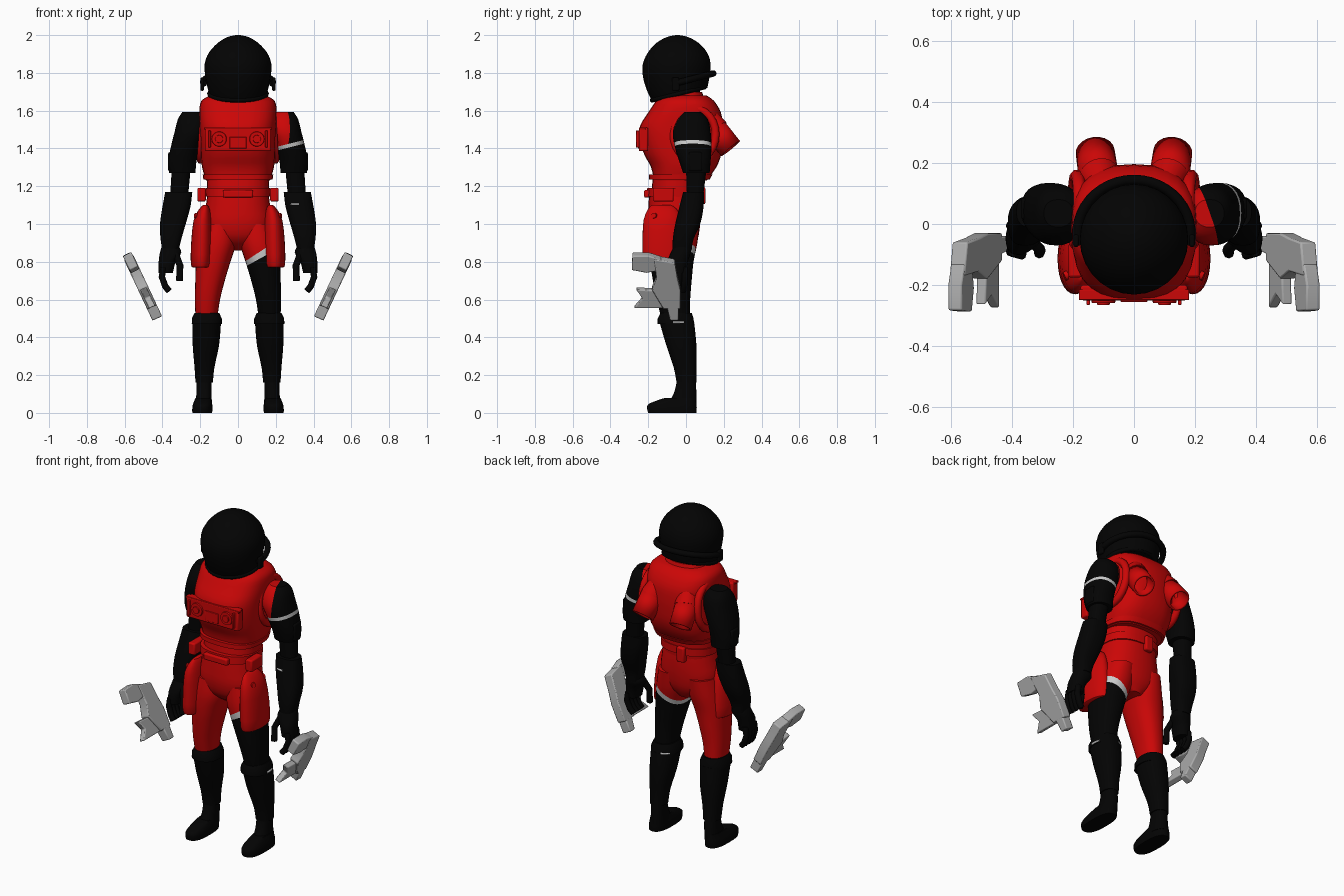
import bpy, bmesh
from math import sin, cos, pi, radians, copysign
from mathutils import Vector, Matrix

default_cube = bpy.data.objects.get("Cube")
if default_cube:
    bpy.data.objects.remove(default_cube, do_unlink=True)


def material(name, r, g, b):
    mat = bpy.data.materials.new(name)
    mat.use_nodes = True
    mat.diffuse_color = (r, g, b, 1)
    node = next(n for n in mat.node_tree.nodes if n.type == 'BSDF_PRINCIPLED')
    node.inputs["Base Color"].default_value = (r, g, b, 1)
    return mat


red = material("suit_red", .6, .002, .002)
black = material("suit_black", .001, .001, .001)
grey = material("gun_grey", .42, .42, .42)
white = material("torn_lining_white", .6, .6, .6)


def finish(name, bm, mat, bevel=0):
    bmesh.ops.recalc_face_normals(bm, faces=bm.faces)
    mesh = bpy.data.meshes.new(name)
    bm.to_mesh(mesh)
    bm.free()
    mesh.materials.append(mat)
    mesh.shade_smooth()
    mesh.set_sharp_from_angle(angle=radians(38))
    ob = bpy.data.objects.new(name, mesh)
    bpy.context.collection.objects.link(ob)
    if bevel:
        mod = ob.modifiers.new("soft_edges", 'BEVEL')
        mod.width = bevel
        mod.segments = 2
    return ob


def refine(rows, steps):
    """Smooth curve through the given section rows."""
    out = []
    for i in range(len(rows) - 1):
        quad = [rows[min(max(i + k, 0), len(rows) - 1)] for k in (-1, 0, 1, 2)]
        for t in [k / steps for k in range(steps)]:
            out.append([b + t * (c - a) / 2 + t * t * (a - 2.5 * b + 2 * c - d / 2)
                        + t ** 3 * (1.5 * (b - c) + (d - a) / 2)
                        for a, b, c, d in zip(*quad)])
    return out + [rows[-1]]


def loft(name, rows, mat, side=1, power=2.3, steps=3, sides=28):
    """Skin rounded sections given as z, x min, x max, y min, y max."""
    bm = bmesh.new()
    rings = []
    for z, x0, x1, y0, y1 in refine(rows, steps):
        ring = []
        for k in range(sides):
            c, s = cos(2 * pi * k / sides), sin(2 * pi * k / sides)
            u = copysign(abs(c) ** (2 / power), c)
            v = copysign(abs(s) ** (2 / power), s)
            ring.append(bm.verts.new((side * ((x0 + x1) + (x1 - x0) * u) / 2,
                                      ((y0 + y1) + (y1 - y0) * v) / 2, z)))
        rings.append(ring)
    for low, high in zip(rings, rings[1:]):
        for k in range(sides):
            n = (k + 1) % sides
            bm.faces.new((low[k], low[n], high[n], high[k]))
    bm.faces.new(rings[0])
    bm.faces.new(rings[-1])
    return finish(name, bm, mat)


def body(name, rows, mat, **options):
    """Loft centred on x = 0: z, half width, y min, y max."""
    return loft(name, [(z, -w, w, a, b) for z, w, a, b in rows], mat, **options)


def cut(ob, point, normal, mat=None):
    """Slice by a plane; colour the far side, or remove it and close the hole."""
    bm = bmesh.new()
    bm.from_mesh(ob.data)
    point, normal = Vector(point), Vector(normal)
    res = bmesh.ops.bisect_plane(bm, geom=bm.verts[:] + bm.edges[:] + bm.faces[:],
                                 plane_co=point, plane_no=normal, clear_outer=mat is None)
    if mat is None:
        edges = [e for e in res["geom_cut"] if isinstance(e, bmesh.types.BMEdge)]
        bmesh.ops.edgeloop_fill(bm, edges=edges)
    else:
        ob.data.materials.append(mat)
        for f in bm.faces:
            if (f.calc_center_median() - point).dot(normal) > 0:
                f.material_index = len(ob.data.materials) - 1
    bm.to_mesh(ob.data)
    bm.free()
    ob.data.set_sharp_from_angle(angle=radians(38))


def box(name, centre, size, mat, bevel=.008):
    bm = bmesh.new()
    bmesh.ops.create_cube(bm, size=1, matrix=Matrix.Translation(centre) @ Matrix.Diagonal((*size, 1)))
    finish(name, bm, mat, bevel)


def rod(name, start, end, r0, r1, mat, hollow=False):
    """Cylinder or cone between two points; hollow ones are open-ended shells."""
    start, end = Vector(start), Vector(end)
    axis = end - start
    turn = axis.to_track_quat('Z', 'Y').to_matrix().to_4x4()
    bm = bmesh.new()
    bmesh.ops.create_cone(bm, cap_ends=not hollow, segments=20, radius1=r0, radius2=r1,
                          depth=axis.length, matrix=Matrix.Translation((start + end) / 2) @ turn)
    ob = finish(name, bm, mat)
    if hollow:
        ob.modifiers.new("wall", 'SOLIDIFY').thickness = .012


def tube(name, points, radius, mat, closed=False):
    curve = bpy.data.curves.new(name, 'CURVE')
    curve.dimensions = '3D'
    curve.bevel_depth = radius
    curve.bevel_resolution = 2
    curve.use_fill_caps = True
    spline = curve.splines.new('POLY')
    spline.points.add(len(points) - 1)
    for p, co in zip(spline.points, points):
        p.co = (*co, 1)
    spline.use_cyclic_u = closed
    spline.use_smooth = True
    curve.materials.append(mat)
    bpy.context.collection.objects.link(bpy.data.objects.new(name, curve))


def slab(name, profile, half, side, mat):
    """Plate with a y, z outline, tilted outwards at the top."""
    bm = bmesh.new()
    layers = [[bm.verts.new((side * (.507 + .47 * (z - .67) + .9 * d), y, z - .43 * d)) for y, z in profile]
              for d in (-half, half)]
    for layer in layers:
        bm.faces.new(layer)
    for k in range(len(profile)):
        n = (k + 1) % len(profile)
        bm.faces.new((layers[0][k], layers[0][n], layers[1][n], layers[1][k]))
    finish(name, bm, mat, .006)


def arc(cx, cy, cz, rx, ry, tilt, first, last, count=25):
    angles = [radians(first + (last - first) * k / (count - 1)) for k in range(count)]
    return [(cx + rx * cos(a), cy + ry * sin(a), cz + tilt * sin(a)) for a in angles]


# Helmet with tilted lower edge, rim, rear guard and neck
helmet = body("helmet", [(1.6, .12, -.15, .08), (1.69, .153, -.2, .105), (1.78, .173, -.228, .125),
                         (1.85, .176, -.228, .13), (1.91, .152, -.2, .11), (1.96, .105, -.155, .065),
                         (1.99, .055, -.1, .01), (2, .01, -.055, -.035)], black, power=2)
cut(helmet, (0, -.17, 1.65), (0, .25, -1))
tube("helmet_rim", arc(0, -.04, 1.69, .152, .14, .035, 0, 345, 24), .012, black, True)
tube("helmet_rear_guard", arc(0, -.03, 1.752, .185, .175, .045, -12, 192), .017, black)
body("neck", [(1.62, .11, -.11, .08), (1.74, .1, -.11, .07)], black)

# Torso, waist, belt and pelvis
body("torso", [(1.23, .17, -.17, .11), (1.3, .19, -.185, .16), (1.37, .197, -.222, .187),
               (1.45, .2, -.245, .195), (1.52, .202, -.243, .195), (1.59, .205, -.2, .185),
               (1.65, .195, -.16, .15), (1.68, .15, -.13, .11)], red, power=2.7)
body("collar", [(1.65, .14, -.15, .1), (1.7, .115, -.12, .085)], red)
body("torso_hem", [(1.235, .183, -.195, .125), (1.262, .187, -.195, .14)], red, power=2.7)
body("waist", [(1.1, .162, -.19, .075), (1.25, .166, -.175, .085)], red)
body("belt", [(1.145, .17, -.208, .085), (1.19, .172, -.205, .085)], red, power=2.5)
box("belt_buckle", (0, -.205, 1.16), (.16, .035, .04), red)
box("belt_rear_pouch", (-.03, .085, 1.15), (.05, .035, .09), red)
body("pelvis", [(.86, .05, -.1, .03), (.92, .15, -.175, .062), (1, .182, -.2, .075),
                (1.08, .172, -.2, .078), (1.15, .163, -.195, .075)], red)

# Chest control box
box("chest_box", (0, -.225, 1.448), (.35, .05, .125), red)
box("chest_box_top_lip", (0, -.232, 1.505), (.36, .035, .012), red, .003)
box("chest_box_panel", (0, -.25, 1.43), (.09, .01, .06), red, .003)

for s, label in ((1, "left"), (-1, "right")):
    box(label + "_helmet_ear", (s * .19, -.055, 1.74), (.018, .04, .07), black, .006)

    # Chest dials and back thrusters
    rod(label + "_dial_ring", (s * .1, -.24, 1.45), (s * .1, -.259, 1.45), .042, .038, red)
    rod(label + "_dial_knob", (s * .1, -.25, 1.45), (s * .1, -.266, 1.45), .022, .02, red)
    box(label + "_chest_clip", (s * .15, -.25, 1.45), (.012, .03, .09), red, .003)
    rod(label + "_thruster_root", (s * .09, .1, 1.59), (s * .115, .16, 1.5), .05, .066, red)
    rod(label + "_thruster", (s * .115, .15, 1.505), (s * .127, .236, 1.4), .066, .064, red, True)
    # Armhole rim
    tube(label + "_armhole_rim", [(s * (.187 - .01 * z), .045 + .112 * y, 1.475 + .135 * z)
                                  for y, z, _ in arc(0, 0, 0, 1, 1, 0, 0, 345, 24)], .022, red, True)

    # Arm: sleeve, elbow, forearm, hand
    sleeve = loft(label + "_sleeve", [(1.27, .225, .365, -.015, .125), (1.33, .22, .37, -.035, .13),
                                      (1.41, .2, .355, -.06, .135), (1.49, .17, .335, -.07, .13),
                                      (1.555, .17, .318, -.045, .115), (1.592, .2, .295, -.01, .08)], black, s)
    if s > 0:
        # Torn sleeve: red front inner part, white edge, black below
        cut(sleeve, (.245, .02, 1.5), (-1, -.35, .1), red)
        cut(sleeve, (.27, 0, 1.425), (.25, 0, -1), white)
        cut(sleeve, (.27, 0, 1.405), (.25, 0, -1), black)
        # Small tears at elbow and knee
        tube("elbow_tear", arc(.322, .029, 1.105, .07, .06, 0, 235, 270, 6), .006, white)
        tube("knee_tear_outer", arc(.165, -.053, .48, .079, .095, 0, -10, 25, 6), .006, white)
        tube("knee_tear_inner", arc(.165, -.053, .48, .079, .095, 0, 105, 140, 6), .006, white)
    box(label + "_sleeve_patch", (s * .355, .05, 1.33), (.03, .07, .1), black)
    loft(label + "_elbow", [(1.14, .265, .36, .005, .09), (1.3, .25, .35, .0, .11)], black, s)
    loft(label + "_forearm", [(.86, .315, .4, -.07, .03), (.92, .3, .41, -.07, .04),
                              (1, .277, .413, -.057, .075), (1.09, .252, .4, -.035, .093),
                              (1.17, .242, .385, -.015, .095)], black, s, power=2.6)
    loft(label + "_palm", [(.74, .345, .42, -.1, 0), (.8, .33, .42, -.1, .01),
                           (.85, .3, .413, -.08, .025), (.89, .32, .4, -.06, .025)], black, s)
    for k in range(4):
        y = -.09 + .028 * k
        tube(f"{label}_finger_{k + 1}", [(s * .395, y, .77), (s * .403, y, .72), (s * .385, y - .005, .67),
                                         (s * .365, y - .01, .645)], .017, black)
    tube(label + "_thumb", [(s * .33, -.06, .84), (s * .307, -.085, .78), (s * .31, -.095, .7)], .018, black)

    # Leg: thigh, boot, foot
    thigh = loft(label + "_thigh", [(.5, .11, .225, -.13, .02), (.6, .095, .228, -.155, .022),
                                    (.7, .07, .226, -.175, .03), (.8, .04, .222, -.19, .04),
                                    (.9, .01, .205, -.195, .06), (1, .01, .18, -.185, .072)], red, s, steps=5)
    if s > 0:
        # Torn trouser leg: white edge, bare black suit below
        cut(thigh, (.08, 0, .83), (.65, 0, -1), white)
        cut(thigh, (.08, 0, .797), (.55, 0, -1), black)
    loft(label + "_boot_cuff", [(.47, .085, .245, -.15, .043), (.5, .086, .244, -.15, .04),
                                (.53, .1, .23, -.135, .03)], black, s, steps=1)
    loft(label + "_boot_shaft", [(.16, .133, .225, -.05, .055), (.24, .125, .23, -.065, .055),
                                 (.36, .1, .24, -.105, .055), (.48, .09, .242, -.14, .043)], black, s)
    loft(label + "_ankle", [(.04, .138, .225, -.1, .055), (.11, .14, .22, -.062, .055),
                            (.19, .14, .218, -.045, .05)], black, s)
    loft(label + "_foot", [(0, .137, .242, -.2, .055), (.03, .135, .242, -.207, .057),
                           (.052, .138, .236, -.19, .055), (.08, .145, .225, -.11, .053)],
         black, s, power=2.6, steps=2)

    # Thigh holster and belt pouch
    loft(label + "_holster", [(.77, .15, .24, -.215, -.005), (.79, .14, .25, -.228, .005),
                              (.9, .135, .248, -.23, 0), (1.02, .14, .235, -.225, -.02),
                              (1.08, .15, .205, -.2, -.05), (1.1, .16, .185, -.18, -.08)],
         red, s, power=2.1, steps=2)
    rod(label + "_holster_button", (s * .2, -.16, 1.04), (s * .228, -.172, 1.045), .018, .014, red)
    box(label + "_belt_pouch", (s * .193, -.12, 1.155), (.045, .11, .072), red)

    # Floating pistol, pointing down
    slab(label + "_pistol_grip", [(-.283, .84), (-.287, .765), (-.21, .75), (-.15, .76),
                                  (-.13, .82), (-.2, .842)], .025, s, grey)
    slab(label + "_pistol_body", [(-.17, .825), (-.06, .805), (-.045, .72), (-.03, .66), (-.03, .56),
                                  (-.12, .56), (-.18, .66), (-.155, .72)], .028, s, grey)
    slab(label + "_pistol_magazine", [(-.265, .66), (-.1, .65), (-.1, .56), (-.275, .56),
                                      (-.23, .61)], .018, s, grey)
    slab(label + "_pistol_barrel", [(-.1, .57), (-.04, .57), (-.04, .5), (-.085, .5)], .028, s, grey)
